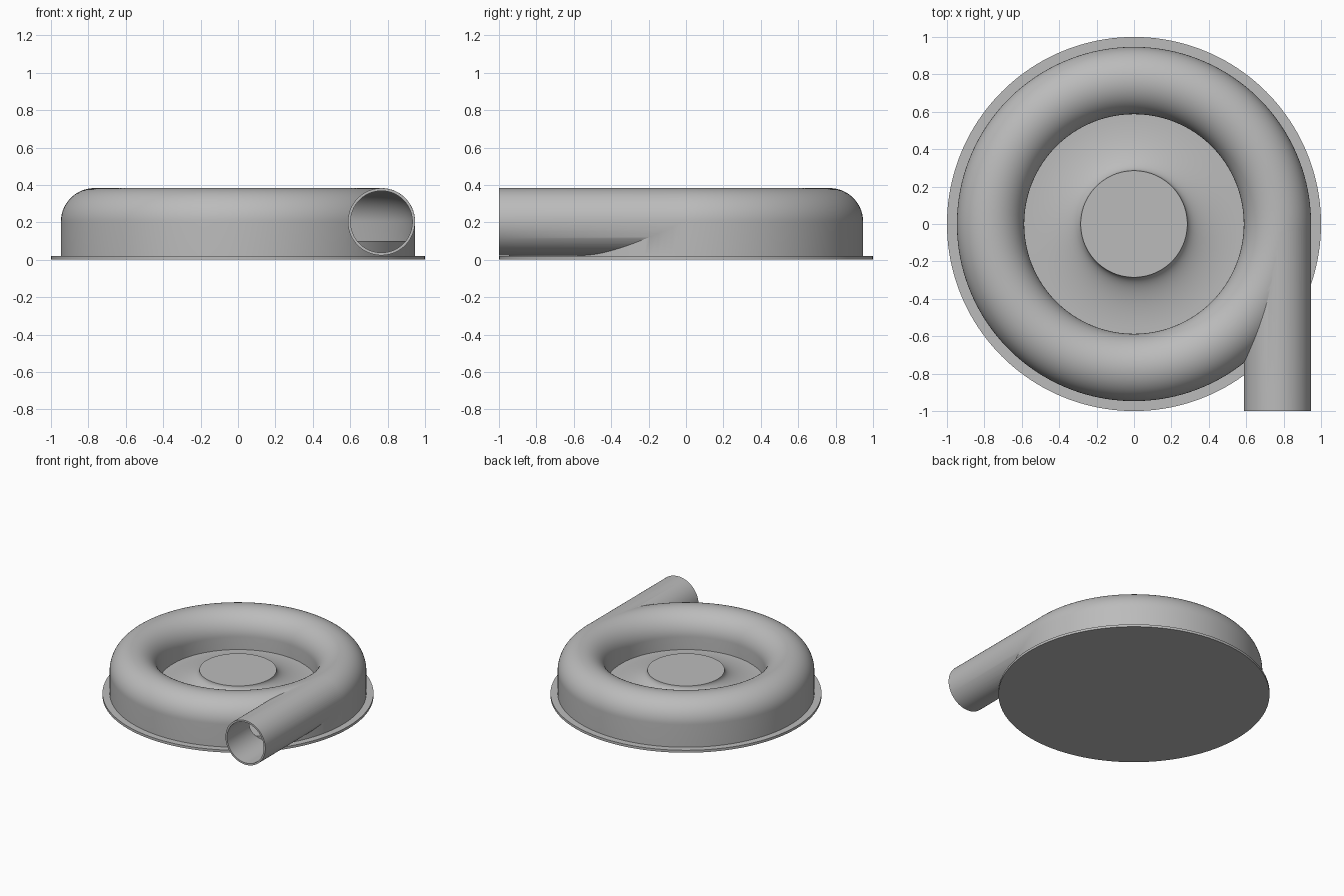
import bpy, bmesh, math
from mathutils import Matrix, Vector

cube = bpy.data.objects.get("Cube")
if cube:
    bpy.data.objects.remove(cube, do_unlink=True)

SEGMENTS = 160
RING, AXIS_Z, TUBE, WALL = 0.767, 0.203, 0.18, 0.0145
FLOOR_Z, PLATE_Z = 0.1, 0.02

metal = bpy.data.materials.new("plain grey")
metal.use_nodes = True
grey = (0.5, 0.5, 0.5, 1)
metal.diffuse_color = grey
metal.node_tree.nodes["Principled BSDF"].inputs["Base Color"].default_value = grey


def finish(name, bm):
    bmesh.ops.recalc_face_normals(bm, faces=bm.faces)
    mesh = bpy.data.meshes.new(name)
    bm.to_mesh(mesh)
    bm.free()
    mesh.materials.append(metal)
    obj = bpy.data.objects.new(name, mesh)
    bpy.context.collection.objects.link(obj)
    return obj


def lathe(name, profile):
    """Revolve a closed (radius, height) outline around z."""
    bm = bmesh.new()
    verts = [bm.verts.new((r, 0, z)) for r, z in profile]
    edges = [bm.edges.new((a, b)) for a, b in zip(verts, verts[1:] + verts[:1])]
    bmesh.ops.spin(bm, geom=verts + edges, cent=(0, 0, 0), axis=(0, 0, 1),
                   angle=math.tau, steps=SEGMENTS, use_merge=True)
    bmesh.ops.remove_doubles(bm, verts=bm.verts, dist=1e-5)
    return finish(name, bm)


def disc(name, radius, z0, z1):
    bm = bmesh.new()
    bmesh.ops.create_cone(bm, cap_ends=True, segments=SEGMENTS, radius1=radius,
                          radius2=radius, depth=z1 - z0,
                          matrix=Matrix.Translation((0, 0, (z0 + z1) / 2)))
    return finish(name, bm)


def tube(name, radius, y0, y1):
    bm = bmesh.new()
    place = (Matrix.Translation((RING, (y0 + y1) / 2, AXIS_Z))
             @ Matrix.Rotation(math.pi / 2, 4, "X"))
    bmesh.ops.create_cone(bm, cap_ends=True, segments=96, radius1=radius,
                          radius2=radius, depth=y1 - y0, matrix=place)
    return finish(name, bm)


def arch(radius, bottom):
    """Half-round top on straight sides."""
    steps = 40
    arc = [(RING + radius * math.cos(math.pi * i / steps),
            AXIS_Z + radius * math.sin(math.pi * i / steps)) for i in range(steps + 1)]
    return [(RING + radius, bottom)] + arc + [(RING - radius, bottom)]


def boolean(target, tool, operation):
    mod = target.modifiers.new(operation.title(), "BOOLEAN")
    mod.operation, mod.object, mod.solver = operation, tool, "EXACT"
    bpy.context.view_layer.objects.active = target
    bpy.ops.object.modifier_apply(modifier=mod.name)
    bpy.data.objects.remove(tool, do_unlink=True)


# Hollow ring casing with its tangential outlet
casing = lathe("casing", arch(TUBE, PLATE_Z))
boolean(casing, tube("outlet", TUBE - 0.0005, -1, 0.01), "UNION")
boolean(casing, lathe("cavity", arch(TUBE - WALL, PLATE_Z + 0.01)), "DIFFERENCE")
boolean(casing, tube("bore", TUBE - WALL - 0.0005, -1.1, 0.01), "DIFFERENCE")

# Mounting plate and raised inner floor
plate = disc("base_plate", 1.0, 0, PLATE_Z)
floor = disc("inner_floor", RING + TUBE - WALL, PLATE_Z - 0.005, FLOOR_Z)

# Flared hub with a flat top
HUB_R, FLARE_R, HUB_TOP = 0.285, 0.575, 0.21
flare = [(FLARE_R - (FLARE_R - HUB_R) * math.cos(math.pi / 2 * i / 24),
          HUB_TOP - (HUB_TOP - FLOOR_Z - 0.004) * math.sin(math.pi / 2 * i / 24))
         for i in range(25)]
hub = lathe("hub", [(0, HUB_TOP)] + flare + [(FLARE_R, FLOOR_Z - 0.01), (0, FLOOR_Z - 0.01)])

# Smooth curves, crisp rims
bpy.ops.object.select_all(action="DESELECT")
for part in (casing, plate, floor, hub):
    part.select_set(True)
bpy.context.view_layer.objects.active = casing
bpy.ops.object.shade_smooth_by_angle(angle=math.radians(30))
